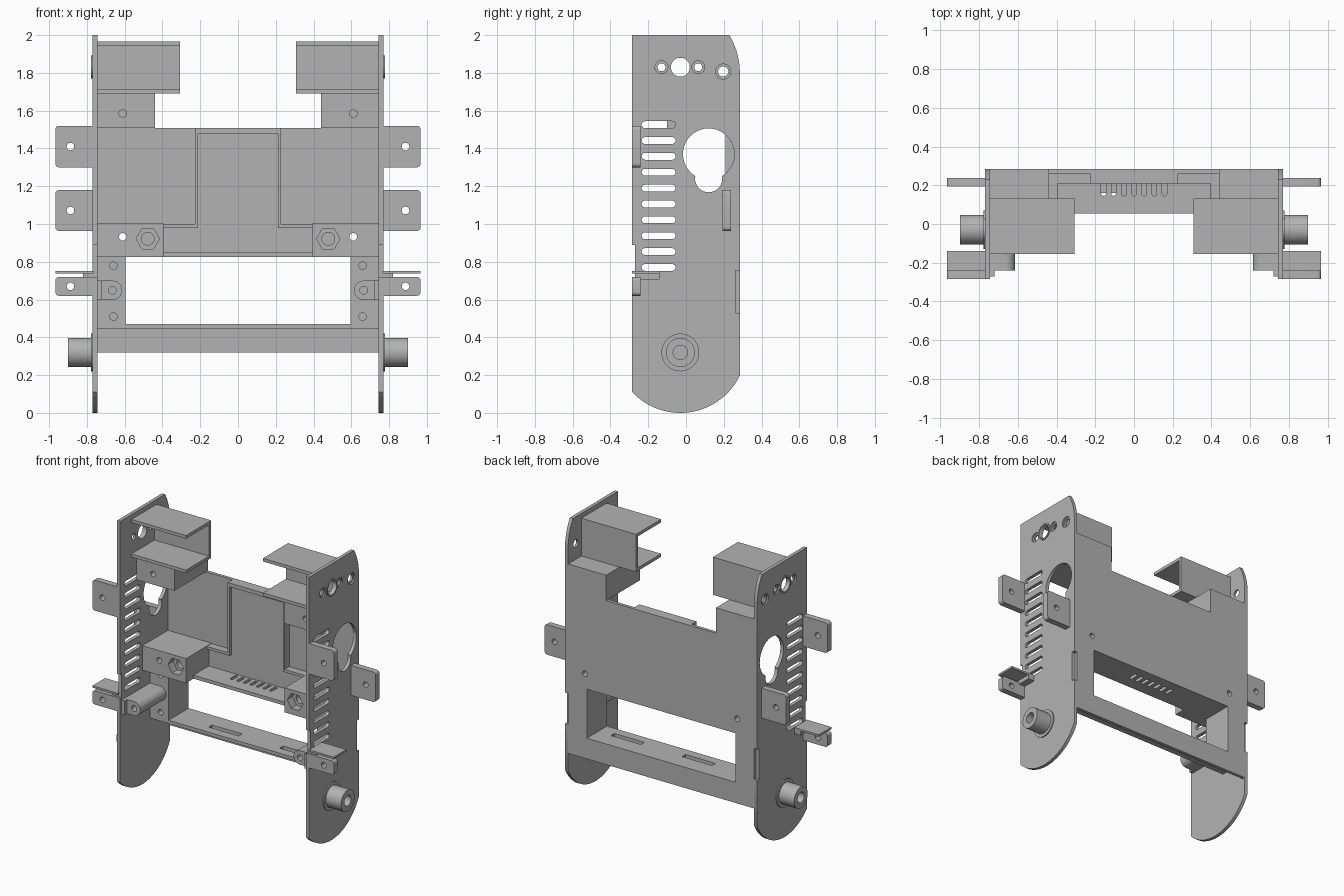
import bpy, bmesh
from math import pi, cos, sin, sqrt
from mathutils import Vector

if "Cube" in bpy.data.objects:
    bpy.data.objects.remove(bpy.data.objects["Cube"])

grey = bpy.data.materials.new("plain grey")
grey.use_nodes = True
grey.diffuse_color = (0.45, 0.45, 0.45, 1)
grey.node_tree.nodes["Principled BSDF"].inputs["Base Color"].default_value = (0.45, 0.45, 0.45, 1)

PLACE = {"x": lambda a, b, d: (d, a, b), "y": lambda a, b, d: (a, d, b), "z": lambda a, b, d: (a, b, d)}


def prism(name, outline, axis, start, end):
    """Extrude a flat outline along an axis."""
    bm = bmesh.new()
    place = PLACE[axis]
    face = bm.faces.new([bm.verts.new(place(a, b, start)) for a, b in outline])
    moved = bmesh.ops.extrude_face_region(bm, geom=[face])["geom"]
    bmesh.ops.translate(bm, verts=[v for v in moved if isinstance(v, bmesh.types.BMVert)],
                        vec=Vector(place(0, 0, end - start)))
    bmesh.ops.recalc_face_normals(bm, faces=bm.faces)
    mesh = bpy.data.meshes.new(name)
    bm.to_mesh(mesh)
    bm.free()
    mesh.materials.append(grey)
    obj = bpy.data.objects.new(name, mesh)
    bpy.context.collection.objects.link(obj)
    return obj


def arc(a, b, r, start=0, end=2 * pi, n=40):
    full = abs(end - start - 2 * pi) < 1e-6
    count = n if full else n + 1
    return [(a + r * cos(start + (end - start) * i / n), b + r * sin(start + (end - start) * i / n))
            for i in range(count)]


def rect(a0, a1, b0, b1):
    return [(a0, b0), (a1, b0), (a1, b1), (a0, b1)]


def box(name, x0, x1, y0, y1, z0, z1):
    return prism(name, rect(x0, x1, y0, y1), "z", z0, z1)


def activate(obj):
    bpy.ops.object.select_all(action="DESELECT")
    obj.select_set(True)
    bpy.context.view_layer.objects.active = obj


def cut(obj, outline, axis, start, end):
    cutter = prism("cutter", outline, axis, start, end)
    mod = obj.modifiers.new("cut", "BOOLEAN")
    mod.operation = "DIFFERENCE"
    mod.solver = "EXACT"
    mod.object = cutter
    activate(obj)
    bpy.ops.object.modifier_apply(modifier=mod.name)
    bpy.data.objects.remove(cutter)


def pair(obj):
    """Repeat a left part on the right."""
    mod = obj.modifiers.new("mirror", "MIRROR")
    mod.use_mirror_merge = False
    return obj


IN, OUT = 0.745, 0.77

# Side plates: round foot, curved upper back corner, shallow front notch
R = 0.35
foot_l, foot_r = -0.255, 0.315
side = arc(-0.03, R, R, pi + 0.755, 2 * pi - 0.451)
side += arc(-0.105, 1.8, 0.39, 0, 0.538, 12)
side += [(-0.285, 2), (-0.285, 0.89), (-0.27, 0.89), (-0.27, 0.72), (-0.285, 0.72)]
plate = prism("side_plate", side, "x", IN, OUT)
for i in range(10):
    z = 0.77 + i * 0.084
    slot = arc(-0.217, z, 0.018, pi / 2, 1.5 * pi, 8) + arc(-0.073, z, 0.018, -pi / 2, pi / 2, 8)
    cut(plate, slot, "x", 0.7, 0.8)
cut(plate, arc(0.12, 1.37, 0.136), "x", 0.7, 0.8)
cut(plate, arc(0.12, 1.24, 0.072), "x", 0.7, 0.8)
cut(plate, arc(-0.03, 1.83, 0.05), "x", 0.7, 0.8)
for y, z, r in ((-0.13, 1.83, 0.021), (0.065, 1.83, 0.021), (0.197, 1.807, 0.027)):
    cut(plate, arc(y, z, r), "x", 0.7, 0.8)
    cut(plate, arc(y, z, r + 0.013), "x", 0.76, 0.8)
cut(plate, rect(0.262, 0.3, 0.53, 0.755), "x", 0.7, 0.8)
pair(plate)

# Ring around the large upper hole
ring = prism("hole_ring", arc(-0.03, 1.83, 0.061), "x", 0.765, 0.777)
cut(ring, arc(-0.03, 1.83, 0.05), "x", 0.7, 0.8)
pair(ring)

# Axle stubs with flange and blind bore
pair(prism("axle_flange", arc(-0.03, 0.32, 0.1), "x", 0.765, 0.778))
axle = prism("axle_stub", arc(-0.03, 0.32, 0.077), "x", 0.766, 0.9)
cut(axle, arc(-0.03, 0.32, 0.038), "x", 0.78, 0.95)
pair(axle)


# Mounting ears with rounded outer corners and a screw hole
def ear(name, y0, y1, z0, z1):
    r = 0.02
    outline = [(0.765, z1), (0.765, z0)]
    outline += arc(0.967 - r, z0 + r, r, -pi / 2, 0, 6) + arc(0.967 - r, z1 - r, r, 0, pi / 2, 6)
    obj = prism(name, outline, "y", y0, y1)
    cut(obj, arc(0.887, (z0 + z1) / 2, 0.02), "y", y0 - 0.1, y1 + 0.1)
    pair(obj)


ear("upper_ear", -0.285, -0.24, 1.3, 1.52)
ear("middle_ear", 0.193, 0.237, 0.963, 1.18)
ear("lower_ear", -0.285, -0.24, 0.62, 0.72)
pair(box("ear_shelf", 0.765, 0.967, -0.285, -0.14, 0.737, 0.751))
pair(box("shelf_rib", 0.765, 0.82, -0.27, -0.14, 0.706, 0.738))

# Back wall with the large opening
wall = box("back_wall", -IN, IN, 0.262, 0.285, 0.32, 1.508)
cut(wall, rect(-0.595, 0.595, 0.47, 0.825), "y", 0.1, 0.4)
for s in (-1, 1):
    cut(wall, arc(s * 0.61, 0.932, 0.02), "y", 0.1, 0.4)

# Central housing with a shallow T-shaped recess
tee = [(-0.395, 0.85), (0.395, 0.85), (0.395, 1.0), (0.228, 1.0), (0.228, 1.508),
       (-0.228, 1.508), (-0.228, 1.0), (-0.395, 1.0)]
housing = prism("centre_housing", tee, "y", 0.208, 0.262)
cut(housing, rect(-0.213, 0.213, 0.8, 1.48), "y", 0.1, 0.23)
cut(housing, rect(-0.41, 0.41, 0.8, 0.98), "y", 0.1, 0.23)

# Vented tray over the opening
tray = box("vented_tray", -0.595, 0.595, 0.055, 0.262, 0.825, 0.85)
for i in range(-3, 4):
    x = i * 0.0525
    vent = arc(x, 0.157, 0.012, pi, 2 * pi, 8) + [(x + 0.012, 0.215), (x - 0.012, 0.215)]
    cut(tray, vent, "z", 0.7, 0.9)

# Sill below the opening
sill = box("sill", -IN, IN, 0.055, 0.262, 0.447, 0.47)
for x in (-0.2, 0.37):
    cut(sill, rect(x - 0.12, x + 0.12, 0.12, 0.16), "z", 0.4, 0.5)

# Posts beside the opening
post = box("opening_post", 0.595, IN, 0.055, 0.262, 0.47, 0.825)
for z in (0.51, 0.78):
    cut(post, arc(0.66, z, 0.02), "y", 0, 0.2)
pair(post)

# Round-ended bosses in front of the posts
boss_shape = [(IN, 0.598), (IN, 0.7)] + arc(0.665, 0.649, 0.051, pi / 2, 1.5 * pi, 20)
boss = prism("front_boss", boss_shape, "y", -0.24, 0.055)
cut(boss, arc(0.665, 0.649, 0.02), "y", -0.3, -0.05)
pair(boss)
pair(box("boss_step", 0.72, IN, -0.27, -0.24, 0.598, 0.7))

# Nut blocks with hexagonal pockets
nut = box("nut_block", 0.395, IN, -0.03, 0.262, 0.825, 1.003)
cut(nut, arc(0.478, 0.922, 0.062, n=6), "y", -0.1, 0.03)
cut(nut, arc(0.478, 0.922, 0.034), "y", -0.1, 0.15)
cut(nut, arc(0.61, 0.932, 0.02), "y", -0.1, 0.4)
pair(nut)

# Upper blocks carrying the channel brackets
shoulder = box("shoulder_block", 0.44, IN, -0.1, 0.285, 1.508, 1.692)
cut(shoulder, arc(0.61, 1.585, 0.02), "y", -0.2, 0.1)
pair(shoulder)
channel = [(-0.155, 1.692), (0.132, 1.692), (0.132, 1.965), (-0.155, 1.965), (-0.155, 1.942),
           (0.109, 1.942), (0.109, 1.715), (-0.155, 1.715)]
pair(prism("channel_bracket", channel, "x", 0.308, IN))

# Smooth round walls, keep edges sharp
for obj in bpy.context.collection.objects:
    if obj.type == "MESH" and obj.data.materials and obj.data.materials[0] == grey:
        activate(obj)
        bpy.ops.object.shade_smooth_by_angle()
